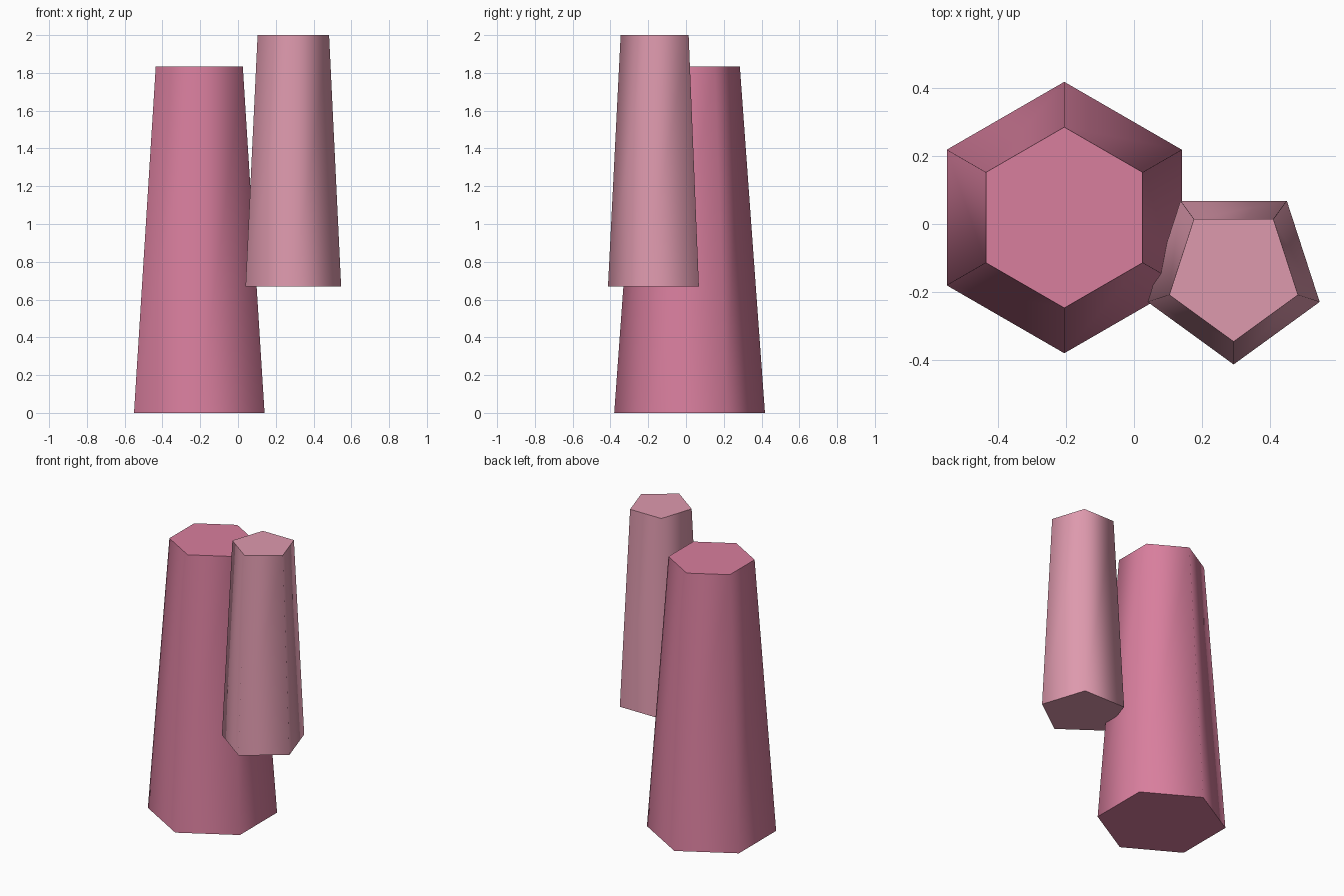
import bpy
import bmesh
from math import sin, cos, pi, radians

if "Cube" in bpy.data.objects:
    bpy.data.objects.remove(bpy.data.objects["Cube"])


def crystal(name, sides, centre, z0, z1, r0, r1, colour):
    """Tapered prism with one corner facing the front (-y)."""
    bm = bmesh.new()
    rings = []
    for z, r in ((z0, r0), (z1, r1)):
        rings.append([bm.verts.new((centre[0] + r * sin(2 * pi * i / sides),
                                    centre[1] - r * cos(2 * pi * i / sides), z))
                      for i in range(sides)])
    low, high = rings
    bm.faces.new(low[::-1])
    bm.faces.new(high)
    for i in range(sides):
        j = (i + 1) % sides
        bm.faces.new((low[i], low[j], high[j], high[i]))
    bmesh.ops.recalc_face_normals(bm, faces=bm.faces)
    mesh = bpy.data.meshes.new(name)
    bm.to_mesh(mesh)
    bm.free()

    mat = bpy.data.materials.new(name + "_pink")
    mat.diffuse_color = colour
    mat.use_nodes = True
    mat.node_tree.nodes["Principled BSDF"].inputs["Base Color"].default_value = mat.diffuse_color
    mesh.materials.append(mat)

    obj = bpy.data.objects.new(name, mesh)
    bpy.context.collection.objects.link(obj)
    bpy.ops.object.select_all(action='DESELECT')
    obj.select_set(True)
    bpy.context.view_layer.objects.active = obj
    # sides blend smoothly, end caps stay crisp
    bpy.ops.object.shade_smooth_by_angle(angle=radians(80))
    return obj


# Large six-sided column standing on the ground
crystal("large_column", 6, (-0.205, 0.019), 0.0, 1.835, 0.399, 0.266,
        (0.69, 0.21, 0.34, 1))

# Small five-sided column attached to its side, higher up
crystal("small_column", 5, (0.293, -0.147), 0.67, 2.0, 0.266, 0.199,
        (0.73, 0.32, 0.42, 1))
